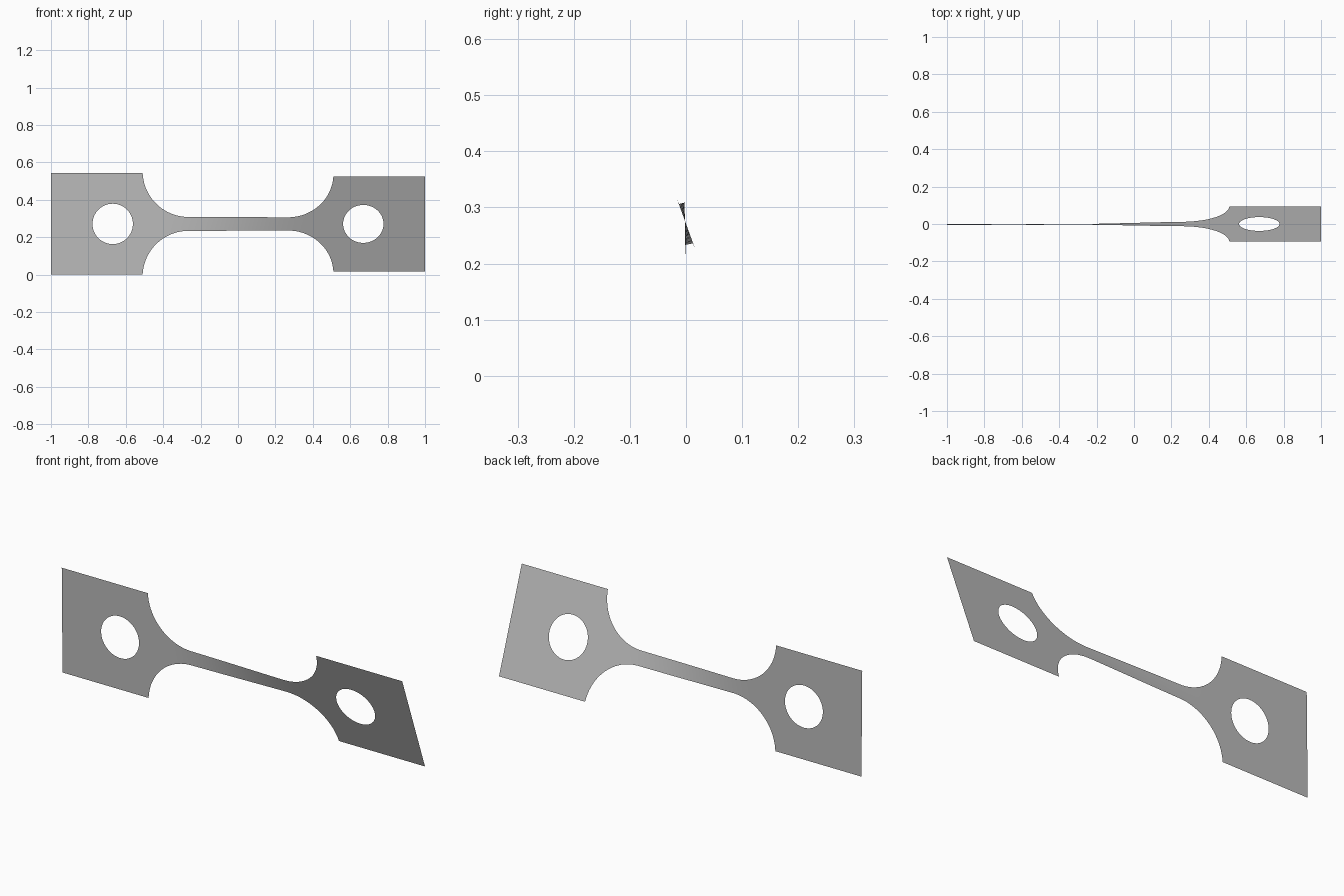
import bpy, bmesh, math

cube = bpy.data.objects.get("Cube")
if cube:
    bpy.data.objects.remove(cube, do_unlink=True)

HALF_H, NECK, MID_Z = 0.271, 0.037, 0.271
FILLET_X, FILLET_R, SHOULDER = 0.265, 0.245, 0.51
HOLE_X, HOLE_R = 0.67, 0.108
ROWS = 5


def outer(x):
    """Half height of the outline: neck, round fillet, square grip."""
    d = abs(x) - FILLET_X
    if d <= 0:
        return NECK
    if abs(x) >= SHOULDER - 1e-6:
        return HALF_H
    return min(HALF_H, NECK + FILLET_R - math.sqrt(FILLET_R ** 2 - d * d))


def inner(x):
    """Half height of the round hole, zero away from it."""
    return math.sqrt(max(0, HOLE_R ** 2 - (abs(x) - HOLE_X) ** 2))


def twisted(x, z):
    """Turn each cross-section about the long axis."""
    t = min(1, max(0, (x + 0.36) / 0.7))
    t = 0.5 * t + 0.5 * t * t * (3 - 2 * t)
    a = math.radians(0.7 + 19.3 * t)
    return x, -z * math.sin(a) - 0.002 * (1 - t), MID_Z + z * math.cos(a)


# Stations along one half, then mirrored
side = [FILLET_X * i / 14 for i in range(14)]
fillet_end = math.asin((SHOULDER - FILLET_X) / FILLET_R * 0.9988)
side += [FILLET_X + FILLET_R * math.sin(fillet_end * i / 20) for i in range(20)]
side += [SHOULDER]
side += [HOLE_X - HOLE_R * math.cos(math.pi * i / 28) for i in range(29)]
side += [0.89, 1.0]
stations = sorted([-x for x in side[1:]] + side)

# Thin sheet, upper and lower strips meeting on the axis
bm = bmesh.new()
for sign in (-1, 1):
    previous = None
    for x in stations:
        low, high = sorted((sign * inner(x), sign * outer(x)))
        column = [bm.verts.new(twisted(x, low + (high - low) * r / ROWS))
                  for r in range(ROWS + 1)]
        if previous:
            for r in range(ROWS):
                bm.faces.new((previous[r], column[r], column[r + 1], previous[r + 1]))
        previous = column
bmesh.ops.remove_doubles(bm, verts=bm.verts[:], dist=1e-5)
for face in bm.faces:
    face.smooth = True

mesh = bpy.data.meshes.new("twisted_test_strip")
bm.to_mesh(mesh)
bm.free()
strip = bpy.data.objects.new("twisted_test_strip", mesh)
bpy.context.collection.objects.link(strip)

# Plain grey metal
grey = bpy.data.materials.new("plain_grey")
grey.use_nodes = True
colour = (0.5, 0.5, 0.5, 1)
grey.diffuse_color = colour
grey.node_tree.nodes["Principled BSDF"].inputs["Base Color"].default_value = colour
mesh.materials.append(grey)
